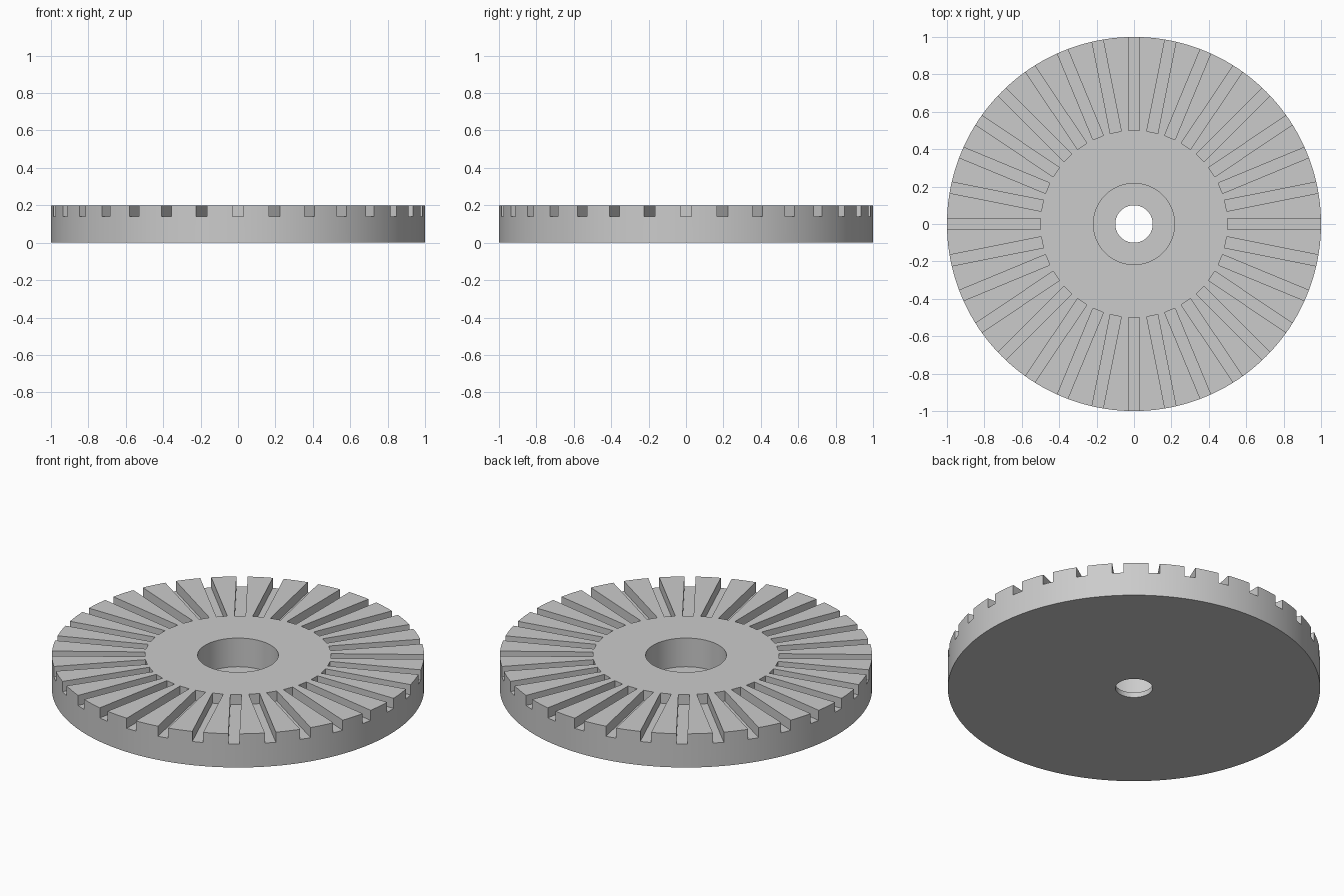
import bpy
import bmesh
from math import radians, tau
from mathutils import Matrix

HEIGHT = 0.2
SLOT_COUNT = 32
SLOT_WIDTH = 0.06
SLOT_DEPTH = 0.06
SLOT_INNER = 0.5
SLOT_OUTER = 1.1
SEGMENTS = 256

default_cube = bpy.data.objects.get("Cube")
if default_cube:
    bpy.data.objects.remove(default_cube, do_unlink=True)


def make_object(name, bm):
    bmesh.ops.recalc_face_normals(bm, faces=bm.faces)
    mesh = bpy.data.meshes.new(name)
    bm.to_mesh(mesh)
    bm.free()
    obj = bpy.data.objects.new(name, mesh)
    bpy.context.collection.objects.link(obj)
    return obj


# Single grey material
grey = bpy.data.materials.new("plain grey")
grey.use_nodes = True
color = (0.6, 0.6, 0.6, 1)
grey.diffuse_color = color
grey.node_tree.nodes["Principled BSDF"].inputs["Base Color"].default_value = color

# Disc with a through hole and a wide counterbore, spun from its section
section = [(0.1, 0), (1, 0), (1, HEIGHT), (0.217, HEIGHT), (0.217, 0.03), (0.1, 0.03)]
bm = bmesh.new()
points = [bm.verts.new((r, 0, z)) for r, z in section]
edges = [bm.edges.new((a, b)) for a, b in zip(points, points[1:] + points[:1])]
bmesh.ops.spin(bm, geom=points + edges, cent=(0, 0, 0), axis=(0, 0, 1),
               angle=tau, steps=SEGMENTS, use_merge=True)
bmesh.ops.remove_doubles(bm, verts=bm.verts, dist=0.0001)
disc = make_object("slotted_disc", bm)
disc.data.materials.append(grey)

# Ring of boxes that cut the radial slots
bm = bmesh.new()
shape = (Matrix.Translation(((SLOT_INNER + SLOT_OUTER) / 2, 0, HEIGHT))
         @ Matrix.Diagonal((SLOT_OUTER - SLOT_INNER, SLOT_WIDTH, 2 * SLOT_DEPTH, 1)))
for i in range(SLOT_COUNT):
    turn = Matrix.Rotation(tau * i / SLOT_COUNT, 4, "Z")
    bmesh.ops.create_cube(bm, size=1, matrix=turn @ shape)
cutter = make_object("slot_cutter", bm)
cutter.data.materials.append(grey)
cutter.hide_render = True

# Cut the slots and smooth the round walls
slots = disc.modifiers.new("radial slots", "BOOLEAN")
slots.operation = "DIFFERENCE"
slots.solver = "EXACT"
slots.object = cutter
bpy.ops.object.select_all(action="DESELECT")
disc.select_set(True)
bpy.context.view_layer.objects.active = disc
bpy.ops.object.modifier_apply(modifier=slots.name)
bpy.data.objects.remove(cutter, do_unlink=True)
bpy.ops.object.shade_smooth_by_angle(angle=radians(30))
